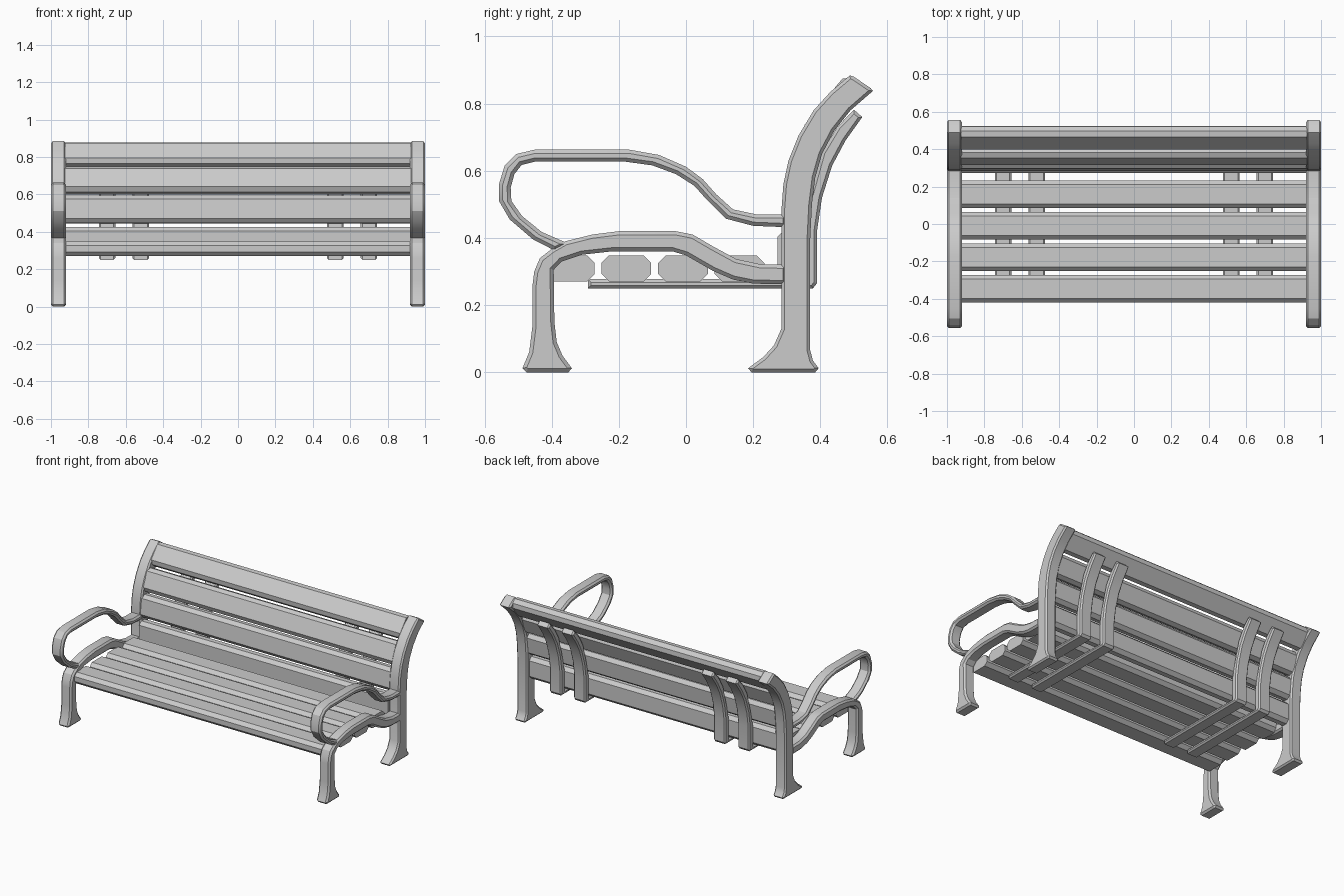
import bpy, bmesh, math


def extrude(name, outline, x0, x1, bevel):
    """Extrude a side (y, z) outline along x and chamfer its rims."""
    bm = bmesh.new()
    verts = [bm.verts.new((x0, y, z)) for y, z in outline]
    face = bm.faces.new(verts)
    geo = bmesh.ops.extrude_face_region(bm, geom=[face])["geom"]
    for v in geo:
        if isinstance(v, bmesh.types.BMVert):
            v.co.x = x1
    bmesh.ops.recalc_face_normals(bm, faces=bm.faces)
    if bevel:
        rims = [e for e in bm.edges if abs(e.verts[0].co.x - e.verts[1].co.x) < 1e-6]
        bmesh.ops.bevel(bm, geom=rims, offset=bevel, segments=1,
                        profile=0.5, affect='EDGES', clamp_overlap=True)
    me = bpy.data.meshes.new(name)
    bm.to_mesh(me)
    bm.free()
    ob = bpy.data.objects.new(name, me)
    bpy.context.collection.objects.link(ob)
    bpy.ops.object.select_all(action='DESELECT')
    ob.select_set(True)
    bpy.context.view_layer.objects.active = ob
    bpy.ops.object.shade_smooth_by_angle(angle=math.radians(25))
    return ob


def slat(name, y, z, tilt, w=0.148, t=0.077, c=0.022):
    """Long plank with an octagonal section; tilt turns it from lying flat."""
    a, b = w / 2, t / 2
    pts = [(-a + c, -b), (a - c, -b), (a, -b + c), (a, b - c),
           (a - c, b), (-a + c, b), (-a, b - c), (-a, -b + c)]
    s, k = math.sin(math.radians(tilt)), math.cos(math.radians(tilt))
    extrude(name, [(y + p * k - q * s, z + p * s + q * k) for p, q in pts],
            -0.925, 0.925, 0)


# Side outlines of the cast end frame
back_post = [(0.195, 0), (0.385, 0), (0.395, 0.012), (0.378, 0.035), (0.37, 0.065),
             (0.37, 0.40), (0.375, 0.50), (0.385, 0.58), (0.405, 0.65), (0.442, 0.72),
             (0.49, 0.78), (0.557, 0.838), (0.55, 0.846), (0.5, 0.88), (0.488, 0.884),
             (0.43, 0.835), (0.38, 0.78), (0.335, 0.705), (0.305, 0.63), (0.29, 0.56),
             (0.284, 0.48), (0.284, 0.13), (0.262, 0.08), (0.23, 0.045), (0.185, 0.012)]

front_leg = [(-0.475, 0), (-0.35, 0), (-0.34, 0.012), (-0.368, 0.05), (-0.385, 0.09),
             (-0.392, 0.15), (-0.394, 0.305), (-0.37, 0.33), (-0.31, 0.35),
             (-0.22, 0.36), (-0.04, 0.36), (0.0, 0.348), (0.08, 0.302), (0.14, 0.276),
             (0.20, 0.264), (0.30, 0.262), (0.30, 0.32), (0.22, 0.322), (0.15, 0.337),
             (0.08, 0.375), (0.02, 0.41), (-0.03, 0.42), (-0.20, 0.42), (-0.28, 0.41),
             (-0.36, 0.39), (-0.40, 0.367), (-0.435, 0.34), (-0.452, 0.30),
             (-0.457, 0.26), (-0.457, 0.14), (-0.467, 0.06), (-0.487, 0.012)]

armrest = [(-0.39, 0.362), (-0.455, 0.395), (-0.525, 0.455), (-0.557, 0.51),
           (-0.557, 0.56), (-0.54, 0.615), (-0.505, 0.65), (-0.45, 0.663),
           (-0.17, 0.663), (-0.08, 0.647), (0.0, 0.612), (0.05, 0.575), (0.09, 0.53),
           (0.14, 0.485), (0.21, 0.47), (0.30, 0.47), (0.30, 0.432), (0.20, 0.436),
           (0.12, 0.457), (0.06, 0.516), (0.025, 0.555), (-0.03, 0.59), (-0.10, 0.616),
           (-0.18, 0.627), (-0.45, 0.627), (-0.49, 0.617), (-0.511, 0.59),
           (-0.522, 0.55), (-0.52, 0.51), (-0.488, 0.465), (-0.43, 0.418), (-0.35, 0.383)]

# L-shaped support under the seat and behind the back
batten = [(-0.292, 0.25), (0.378, 0.25), (0.39, 0.265), (0.39, 0.42), (0.405, 0.52),
          (0.435, 0.615), (0.475, 0.69), (0.525, 0.76), (0.50, 0.782), (0.45, 0.73),
          (0.405, 0.655), (0.37, 0.53), (0.345, 0.42), (0.345, 0.277), (-0.292, 0.277)]

for side, s in (("left", -1), ("right", 1)):
    for name, outline in (("back_post", back_post), ("front_leg", front_leg),
                          ("armrest", armrest)):
        extrude(f"{name}_{side}", outline, s * 0.92, s * 1.0, 0.011)
    for i, x in enumerate((0.52, 0.70)):
        extrude(f"support_batten_{side}_{i}", batten, s * x - 0.044, s * x + 0.044, 0.009)

# Seat slats
for i in range(4):
    slat(f"seat_slat_{i}", -0.346 + 0.1685 * i, 0.309, 0)

# Backrest slats following the curve of the posts
for i, (y, z, lean) in enumerate(((0.311, 0.352, 0), (0.329, 0.519, 7),
                                  (0.370, 0.675, 22), (0.462, 0.81, 40))):
    slat(f"back_slat_{i}", y, z, 90 - lean)
